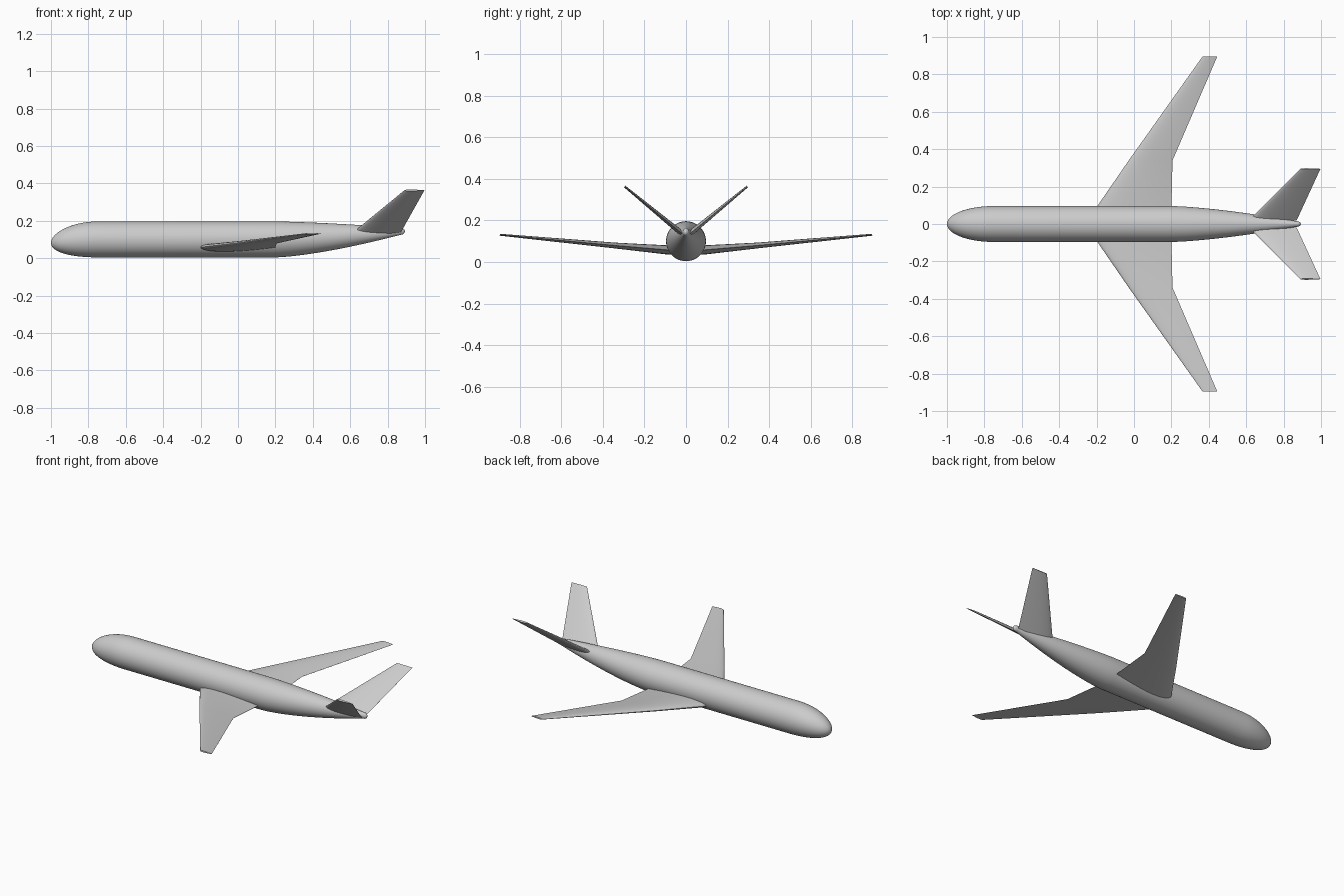
import bpy, math
from mathutils import Vector

old = bpy.data.objects.get("Cube")
if old:
    bpy.data.objects.remove(old, do_unlink=True)

# Single paint colour
paint = bpy.data.materials.new("light grey paint")
paint.use_nodes = True
GREY = (0.6, 0.6, 0.6, 1)
paint.diffuse_color = GREY
paint.node_tree.nodes["Principled BSDF"].inputs["Base Color"].default_value = GREY


def loft(name, rings, angle=40):
    """Skin closed rings of equal length and cap both ends."""
    n = len(rings[0])
    verts = [p for ring in rings for p in ring]
    faces = [tuple(range(n))[::-1],
             tuple(range(len(verts) - n, len(verts)))]
    for r in range(len(rings) - 1):
        for i in range(n):
            j = (i + 1) % n
            faces.append((r * n + i, r * n + j, (r + 1) * n + j, (r + 1) * n + i))
    mesh = bpy.data.meshes.new(name)
    mesh.from_pydata(verts, [], faces)
    mesh.materials.append(paint)
    obj = bpy.data.objects.new(name, mesh)
    bpy.context.collection.objects.link(obj)
    bpy.ops.object.select_all(action="DESELECT")
    obj.select_set(True)
    bpy.context.view_layer.objects.active = obj
    bpy.ops.object.mode_set(mode="EDIT")
    bpy.ops.mesh.select_all(action="SELECT")
    bpy.ops.mesh.normals_make_consistent(inside=False)
    bpy.ops.object.mode_set(mode="OBJECT")
    bpy.ops.object.shade_smooth_by_angle(angle=math.radians(angle))
    return obj


def oval(x, z, half_width, half_height, sides=48):
    return [Vector((x, half_width * math.cos(a), z + half_height * math.sin(a)))
            for a in (math.tau * i / sides for i in range(sides))]


# Fuselage: elliptical nose, straight barrel, upswept tapering tail
RADIUS, AXIS = 0.096, 0.1
NOSE_END, TAIL_START, TAIL_END = -0.75, 0.2, 0.87
rings = []
for i in range(18):
    a = math.radians(2) + (math.pi / 2 - math.radians(2)) * i / 17
    x = NOSE_END - 0.25 * math.cos(a)
    r = RADIUS * math.sin(a)
    rings.append(oval(x, AXIS - 0.018 * math.cos(a) ** 2, r, r))
for i in range(25):
    u = i / 24
    t = u ** 1.45
    top, bottom = 0.196 - 0.034 * t, 0.004 + 0.121 * t
    rings.append(oval(TAIL_START + (TAIL_END - TAIL_START) * u, (top + bottom) / 2,
                      RADIUS - 0.081 * t, (top - bottom) / 2))
for i in range(1, 7):
    a = math.radians(86) * i / 6
    rings.append(oval(TAIL_END + 0.022 * math.sin(a), 0.1435,
                      0.015 * math.cos(a), 0.0185 * math.cos(a)))
loft("fuselage", rings)


def airfoil(lead, chord, thickness, normal, steps=16):
    """Rounded leading edge and thin trailing edge, chord along x."""
    def half(c):
        return thickness * (1.4845 * math.sqrt(c) - 0.63 * c - 1.758 * c * c
                            + 1.4215 * c ** 3 - 0.5075 * c ** 4)
    cs = [(1 - math.cos(math.pi * i / steps)) / 2 for i in range(steps + 1)]
    upper = [(c, half(c)) for c in reversed(cs)]
    lower = [(c, -half(c)) for c in cs[1:]]
    return [lead + Vector((c * chord, 0, 0)) + normal * h for c, h in upper + lower]


def surface(name, sections, normal):
    """Sections: leading x, y, z, chord, thickness. Built on both sides."""
    for side, label in ((1, "rear_side"), (-1, "front_side")):
        n = Vector((normal[0], normal[1] * side, normal[2])).normalized()
        loft(f"{name}_{label}",
             [airfoil(Vector((x, y * side, z)), c, t, n) for x, y, z, c, t in sections])


# Swept main wings with a kinked trailing edge
surface("wing", [(-0.2, 0.0, 0.055, 0.4, 0.046),
                 (-0.2, 0.09, 0.058, 0.4, 0.044),
                 (-0.028, 0.34, 0.079, 0.234, 0.028),
                 (0.366, 0.895, 0.131, 0.079, 0.009)], (0, -0.09, 1))

# Canted tail fins
surface("tail_fin", [(0.615, 0.02, 0.137, 0.255, 0.026),
                     (0.89, 0.295, 0.363, 0.107, 0.01)], (0, -0.64, 0.77))
